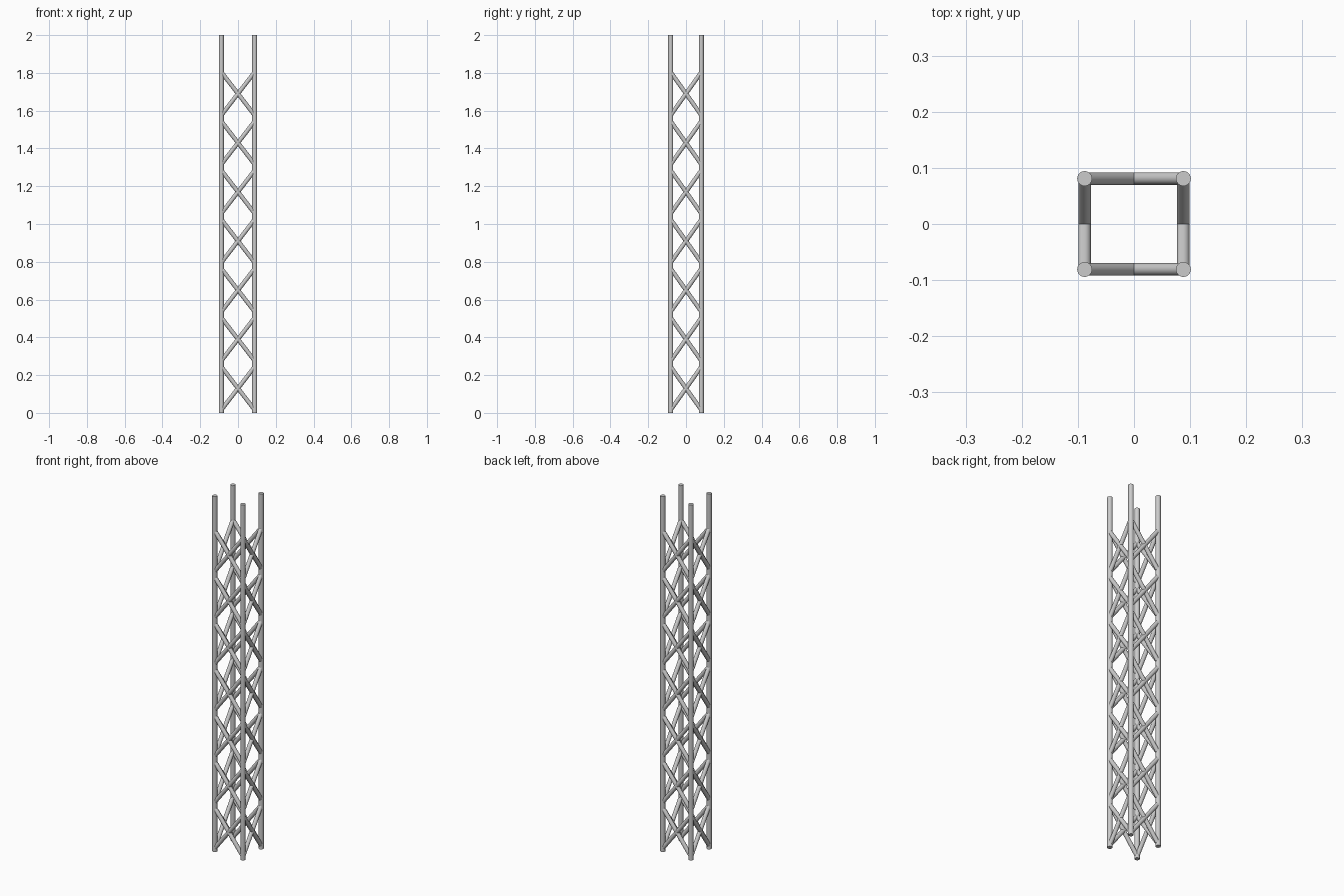
import bpy
from mathutils import Vector

if "Cube" in bpy.data.objects:
    bpy.data.objects.remove(bpy.data.objects["Cube"])

HX, HY = 0.088, 0.081          # half spacing of the uprights
POLE_R, BRACE_R = 0.0133, 0.0112
HEIGHT, BAYS, PITCH, HALF = 2.0, 7, 0.26, 0.114


def rod(name, a, b, radius):
    """Capped round tube running from a to b."""
    a, b = Vector(a), Vector(b)
    d = b - a
    bpy.ops.mesh.primitive_cylinder_add(vertices=24, radius=radius, depth=d.length,
                                        location=(a + b) / 2)
    ob = bpy.context.object
    ob.name = name
    ob.rotation_euler = d.to_track_quat('Z', 'Y').to_euler()
    bpy.ops.object.shade_smooth_by_angle()
    return ob


# Four uprights
corners = [(-HX, -HY), (HX, -HY), (HX, HY), (-HX, HY)]
for x, y in corners:
    rod("upright", (x, y, 0), (x, y, HEIGHT), POLE_R)

# Crossed braces on each side, stacked in bays
sides = ["front", "right", "back", "left"]
for i, side in enumerate(sides):
    p, q = corners[i], corners[(i + 1) % 4]
    for bay in range(BAYS):
        zc = PITCH * (bay + 0.5)
        for s in (-1, 1):
            rod(side + "_brace", (*p, zc - s * HALF), (*q, zc + s * HALF), BRACE_R)
